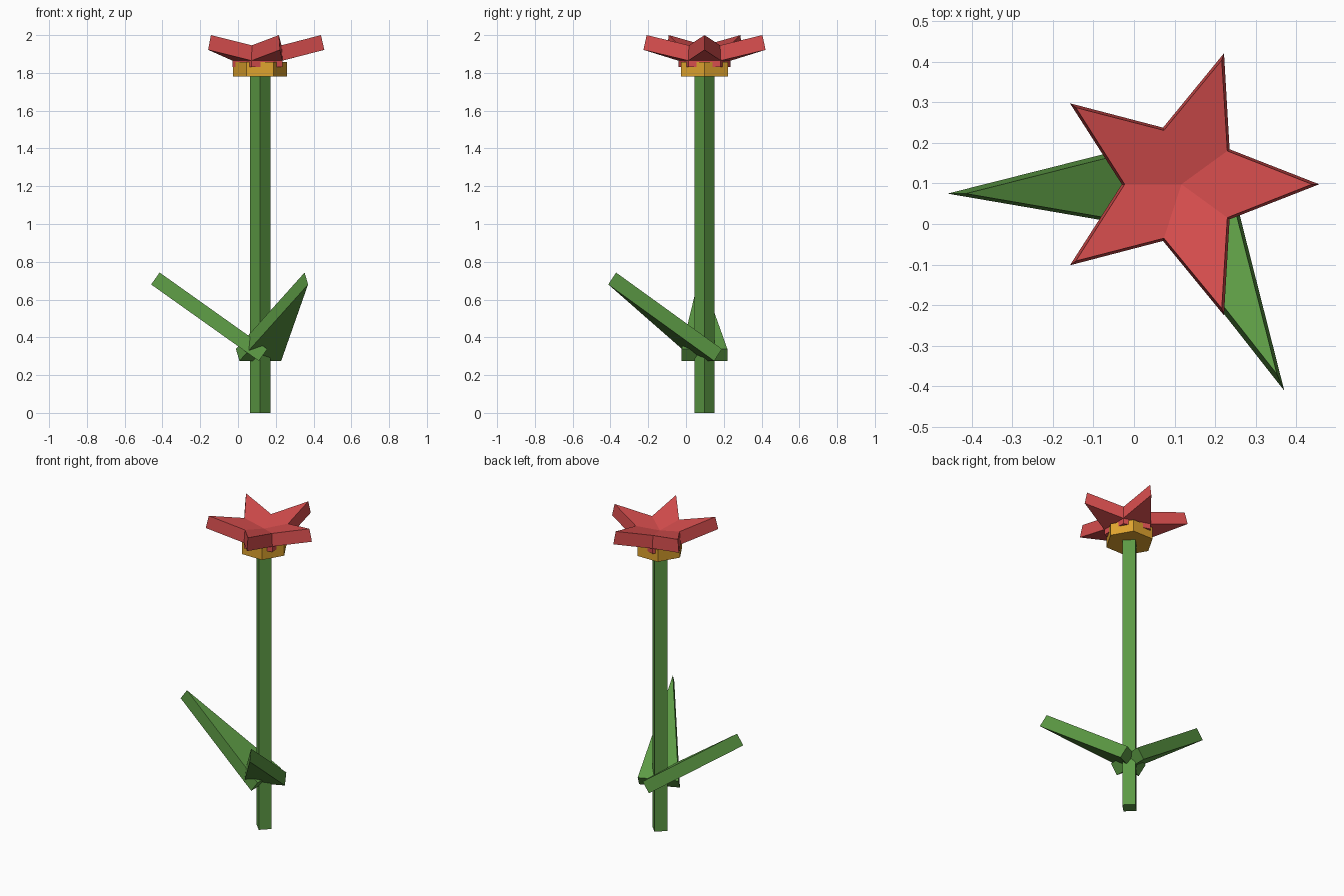
import bpy, bmesh
from math import cos, sin, radians
from mathutils import Vector, Matrix

cube = bpy.data.objects.get("Cube")
if cube:
    bpy.data.objects.remove(cube, do_unlink=True)

CX, CY = 0.117, 0.098  # stem axis


def material(name, rgb):
    m = bpy.data.materials.new(name)
    m.use_nodes = True
    colour = (*rgb, 1)
    m.diffuse_color = colour
    m.node_tree.nodes["Principled BSDF"].inputs["Base Color"].default_value = colour
    return m


green = material("leaf green", (0.107, 0.32, 0.058))
red = material("petal red", (0.68, 0.076, 0.076))
gold = material("golden yellow", (0.74, 0.37, 0.028))


def finish(bm, name, mat):
    bmesh.ops.recalc_face_normals(bm, faces=bm.faces)
    mesh = bpy.data.meshes.new(name)
    bm.to_mesh(mesh)
    bm.free()
    mesh.materials.append(mat)
    obj = bpy.data.objects.new(name, mesh)
    bpy.context.collection.objects.link(obj)
    return obj


def prism(name, mat, outline, offset):
    """Solid made by sweeping a flat outline along an offset."""
    bm = bmesh.new()
    face = bm.faces.new([bm.verts.new(p) for p in outline])
    swept = bmesh.ops.extrude_face_region(bm, geom=[face], use_keep_orig=True)
    moved = [v for v in swept["geom"] if isinstance(v, bmesh.types.BMVert)]
    bmesh.ops.translate(bm, verts=moved, vec=offset)
    return finish(bm, name, mat)


def polar(radius, degrees, z):
    a = radians(degrees)
    return Vector((CX + radius * cos(a), CY + radius * sin(a), z))


def ngon(radius, sides, z, start=0):
    return [polar(radius, start + i * 360 / sides, z) for i in range(sides)]


# Square stem and six-sided cup
prism("stem", green, ngon(0.054, 4, 0), (0, 0, 1.79))
prism("flower_cup", gold, ngon(0.143, 6, 1.78), (0, 0, 0.077))

# Five-sided core beneath the petals
prism("flower_core", red, ngon(0.146, 5, 1.83, 36), (0, 0, 0.04))

# Star blossom: flat upturned petals with a thick rim
bm = bmesh.new()
layers = []
for centre_z, inner, tip in ((1.834, (0.147, 1.865), (0.34, 1.922)),
                             (1.916, (0.14, 1.946), (0.322, 2.0))):
    centre = bm.verts.new((CX, CY, centre_z))
    ring = []
    for i in range(5):
        ring.append(bm.verts.new(polar(tip[0], 72 * i, tip[1])))
        ring.append(bm.verts.new(polar(inner[0], 72 * i + 36, inner[1])))
    for i in range(0, 10, 2):
        bm.faces.new((centre, ring[i - 1], ring[i], ring[i + 1]))
    layers.append(ring)
low, high = layers
for i in range(10):
    bm.faces.new((low[i - 1], low[i], high[i], high[i - 1]))
finish(bm, "blossom", red)

# Two tapering leaves, the second turned around the stem
for name, turn, base in (("right_leaf", 0, (0.11, 0.098, 0.275)),
                         ("front_leaf", 114, (0.118, 0.1, 0.275))):
    place = Matrix.Translation(base) @ Matrix.Rotation(radians(turn), 4, "Z")
    outline = [place @ Vector(p) for p in
               ((0, -0.121, 0), (0, 0.121, 0), (-0.57, -0.023, 0.405))]
    thickness = place.to_3x3() @ Vector((0.045, 0, 0.063))
    prism(name, green, outline, thickness)
